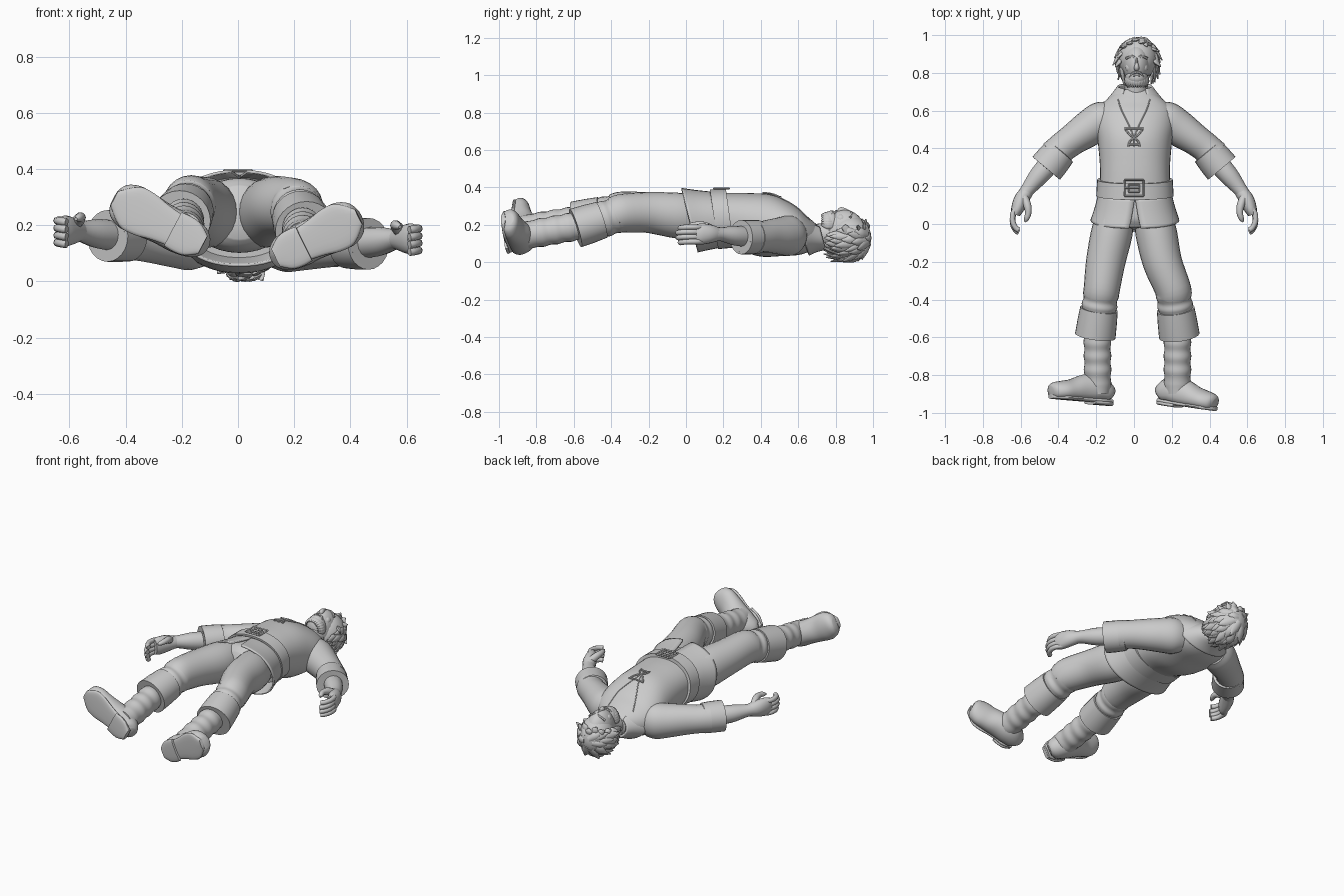
import bpy, bmesh, math, random
from mathutils import Vector
from mathutils.bvhtree import BVHTree

random.seed(4)
if "Cube" in bpy.data.objects:
    bpy.data.objects.remove(bpy.data.objects["Cube"])

grey = bpy.data.materials.new("plain grey")
grey.use_nodes = True
tone = (0.6, 0.6, 0.6, 1)
grey.diffuse_color = tone
grey.node_tree.nodes["Principled BSDF"].inputs["Base Color"].default_value = tone


def finish(name, bm, angle=50):
    bmesh.ops.recalc_face_normals(bm, faces=bm.faces)
    mesh = bpy.data.meshes.new(name)
    bm.to_mesh(mesh)
    bm.free()
    mesh.shade_smooth()
    mesh.set_sharp_from_angle(angle=math.radians(angle))
    mesh.materials.append(grey)
    obj = bpy.data.objects.new(name, mesh)
    bpy.context.collection.objects.link(obj)
    return obj


def resample(stations, sub):
    """Smooth curve through stations of position, half width and half height."""
    pts = [Vector(s) for s in stations]
    out = []
    for i in range(len(pts) - 1):
        b, c = pts[i], pts[i + 1]
        a = pts[i - 1] if i else b
        d = pts[i + 2] if i + 2 < len(pts) else c
        for k in range(sub):
            t = k / sub
            out.append(0.5 * (2 * b + (c - a) * t + (2 * a - 5 * b + 4 * c - d) * t * t
                              + (3 * b - a - 3 * c + d) * t ** 3))
    return out + [pts[-1]]


def loft(name, stations, up=(0, 0, 1), n=20, sub=4, power=1, lean=0, gap=None, flat=1):
    """Skin elliptical rings along a path; gap opens the ring on its upper side."""
    bm = bmesh.new()
    path = resample(stations, sub)
    rings = []
    for i, s in enumerate(path):
        here, after, before = (Vector(path[j][:3]) for j in (i, min(i + 1, len(path) - 1), max(i - 1, 0)))
        along = (after - before).normalized()
        side = along.cross(Vector(up)).normalized()
        high = side.cross(along)
        ring = []
        for k in range(n):
            if gap:
                g = gap[0] + (gap[1] - gap[0]) * i / (len(path) - 1)
                a = math.pi / 2 + g + (2 * math.pi - 2 * g) * k / (n - 1)
            else:
                a = 2 * math.pi * k / n
            u, v = (math.copysign(abs(f) ** power, f) for f in (math.cos(a), math.sin(a)))
            v = max(v, -flat)
            p = here + side * u * s[3] + high * v * s[4]
            p.y += lean * v * s[4]
            ring.append(bm.verts.new(p))
        rings.append(ring)
    for r, q in zip(rings, rings[1:]):
        for k in range(n - 1 if gap else n):
            m = (k + 1) % n
            bm.faces.new((r[k], r[m], q[m], q[k]))
    if not gap:
        bm.faces.new(rings[0])
        bm.faces.new(rings[-1])
    return finish(name, bm)


def ball(name, centre, radii):
    bm = bmesh.new()
    bmesh.ops.create_uvsphere(bm, u_segments=24, v_segments=16, radius=1)
    bmesh.ops.scale(bm, vec=radii, verts=bm.verts)
    bmesh.ops.translate(bm, vec=centre, verts=bm.verts)
    return finish(name, bm)


def cord(name, points, r, n=6):
    return loft(name, [(*p, r, r) for p in points], n=n, sub=3)


def spine(rows):
    """Stations centred on the body: y, z, half width, half height."""
    return [(0.005, *row) for row in rows]


# shirt body, belt, skirt and hips
shirt = loft("shirt", spine([
    (.2, .232, .185, .14), (.3, .22, .185, .152), (.42, .197, .195, .168), (.52, .174, .21, .148),
    (.6, .15, .2, .118), (.66, .14, .147, .088), (.71, .137, .08, .056)]), n=40, power=.9)
loft("belt", spine([(.235, .235, .18, .14), (.235, .235, .2, .157), (.15, .23, .205, .16),
                    (.15, .23, .18, .14)]), n=40, sub=1, power=.9, lean=-.08)
skirt = loft("shirt_skirt", spine([(.17, .23, .192, .148), (.09, .227, .212, .16), (.02, .225, .235, .173)]),
             n=44, power=.9, lean=-.22, gap=(0, .11))
skirt.modifiers.new("cloth thickness", "SOLIDIFY").thickness = .01
loft("hips", spine([(.12, .235, .18, .13), (.07, .235, .18, .133), (.01, .24, .15, .125),
                    (-.03, .245, .1, .095)]), n=32)

tree = BVHTree.FromPolygons([v.co for v in shirt.data.vertices],
                            [p.vertices[:] for p in shirt.data.polygons])


def on_shirt(x, y, lift=.002):
    hit = tree.ray_cast(Vector((x, y, 1)), Vector((0, 0, -1)))[0]
    return (x, y, (hit.z if hit else .2) + lift)


# buckle
def bar(name, a, b, r=.006):
    cord(name, [a, b], r, 4)


top = .395
for inset, label in ((0, "outer"), (.022, "inner")):
    x, low, high = .05 - inset, .148 + inset, .232 - inset
    corners = [(-x, low, top), (x, low, top), (x, high, top), (-x, high, top)]
    for i in range(4):
        bar(f"buckle_{label}_{i}", corners[i], corners[(i + 1) % 4], .005)
bar("buckle_prong", (-.05, .19, top), (.03, .19, top))

# collar, neck opening and laces
collar = loft("collar", spine([(.63, .145, .176, .111), (.68, .14, .13, .086), (.73, .135, .092, .07)]),
              n=32, lean=-.35, gap=(.3, .7))
collar.modifiers.new("cloth thickness", "SOLIDIFY").thickness = .012
for s, side in ((1, "left"), (-1, "right")):
    cord(f"neck_opening_{side}", [on_shirt(s * x, y) for x, y in
                                  ((.085, .66), (.065, .6), (.035, .54), (.006, .47), (.003, .41))], .003)
    cord(f"lace_{side}", [on_shirt(s * x, y, .006) for x, y in
                          ((-.045, .5), (-.02, .47), (.02, .44), (.03, .41))], .005)
cord("lace_top", [on_shirt(x, .505, .006) for x in (-.05, 0, .05)], .005)
cord("lace_bottom", [on_shirt(x, .42, .006) for x in (-.03, 0, .03)], .005)

# arms and hands; one arm rests a little lower than the other
for s, side, drop in ((1, "left", -.016), (-1, "right", .012)):
    def mirror(rows):
        return [(s * r[0], r[1], r[2] + drop * min(1, (r[0] - .1) * 3), *r[3:]) for r in rows]

    loft(f"sleeve_{side}", mirror([
        (.12, .575, .142, .08, .092), (.17, .55, .145, .1, .108), (.24, .505, .147, .096, .1),
        (.32, .45, .15, .084, .09), (.38, .405, .15, .08, .084), (.42, .365, .15, .084, .088)]), n=24)
    loft(f"sleeve_cuff_{side}", mirror([
        (.385, .39, .15, .07, .075), (.39, .385, .15, .088, .09), (.425, .343, .15, .093, .092),
        (.465, .295, .15, .095, .092), (.465, .295, .15, .08, .08), (.44, .325, .15, .06, .06)]), n=24, sub=1)
    loft(f"forearm_{side}", mirror([
        (.42, .35, .15, .055, .055), (.5, .26, .158, .052, .052), (.56, .185, .166, .038, .037),
        (.585, .15, .166, .036, .042)]), n=16)
    loft(f"palm_{side}", mirror([
        (.562, .18, .166, .034, .034), (.595, .13, .168, .04, .05), (.617, .08, .167, .034, .056),
        (.627, .05, .166, .024, .05)]), n=16)
    for i in range(4):
        z = .126 + .026 * i
        reach = (.012, .002, 0, .012)[i]
        cord(f"finger_{side}_{i}", mirror([(.617, .09, z), (.64, .045 + reach, z), (.642, 0 + reach, z),
                                           (.626, -.033 + reach, z - .003), (.61, -.044 + reach, z - .005)]),
             .0145, 8)
    loft(f"thumb_{side}", mirror([
        (.585, .15, .185, .022, .024), (.565, .1, .21, .021, .022), (.56, .06, .217, .017, .017),
        (.568, .03, .214, .014, .014), (.577, .012, .21, .006, .006)]), n=10)

# legs and boots: side, knee, cuff centre, ankle, heel end, toe end
legs = (("right", (-.17, -.34, .275), (-.195, -.52, .235), (-.192, -.85, .18),
         (-.125, -.912, .13), (-.44, -.885, .295)),
        ("left", (.205, -.34, .262), (.23, -.52, .205), (.23, -.85, .145),
         (.135, -.905, .085), (.43, -.95, .23)))
for side, knee, cuff, ankle, heel, toe in legs:
    s = math.copysign(1, knee[0])
    knee, cuff, ankle, heel, toe = (Vector(p) for p in (knee, cuff, ankle, heel, toe))
    folds = [(*knee.lerp(cuff, .2 + .15 * i), .092 + .003 * (-1) ** i, .095 + .003 * (-1) ** i)
             for i in range(4)]
    loft(f"trouser_leg_{side}", [
        (s * .1, .04, .24, .1, .12), (s * .118, -.05, .25, .11, .122), (s * .15, -.2, .266, .104, .109),
        (*knee, .096, .103), *folds, (*cuff, .08, .085)], n=24)
    # the cuff leans outward, following the knee
    axis = (cuff - knee).normalized()
    ring = [(-.07, .085, .085), (-.072, .1, .1), (0, .105, .105), (.075, .108, .107),
            (.075, .092, .09), (.05, .07, .07)]
    loft(f"boot_cuff_{side}", [(*(cuff + axis * d), w, h) for d, w, h in ring], n=28, sub=1)
    shaft = [(*cuff.lerp(ankle, .1 + .11 * i), .071 + .0025 * (-1) ** i, .075 + .0025 * (-1) ** i)
             for i in range(8)]
    loft(f"boot_shaft_{side}", shaft + [(*ankle, .072, .074), (ankle.x, ankle.y - .05, ankle.z, .064, .066)], n=24)
    # foot: fraction along, half width, height, rise of the centre
    shape = [(0, .035, .035, 0), (.06, .06, .058, .012), (.25, .074, .085, .03), (.45, .074, .08, .022),
             (.65, .08, .064, .01), (.82, .083, .056, .004), (.95, .064, .048, 0), (1, .035, .032, -.003)]
    loft(f"boot_foot_{side}", [(*(heel.lerp(toe, f) + Vector((0, up, 0))), w, h) for f, w, h, up in shape],
         up=(0, 1, 0), n=24, flat=.6)
    for part, end, width, drop in (("sole", 1, (.035, .062, .062, .07, .082, .078, .03), -.028),
                                   ("heel", .34, (.036, .063, .07, .068), -.04)):
        last = len(width) - 1
        loft(f"boot_{part}_{side}", [(*(heel.lerp(toe, end * i / last) + Vector((0, drop, 0))), w, .012)
                                     for i, w in enumerate(width)], up=(0, 1, 0), n=20, power=.7)

# neck and head
loft("neck", [(.005, .66, .14, .07, .06), (.01, .7, .145, .062, .06), (.015, .77, .15, .06, .065)])
ball("face", (.014, .845, .165), (.074, .112, .115))
ball("jaw", (.014, .775, .2), (.06, .052, .076))
loft("nose", [(.014, .878, .264, .006, .012), (.014, .85, .273, .009, .016), (.014, .828, .278, .014, .017),
              (.014, .816, .27, .012, .01)], n=10)
for s, side in ((1, "left"), (-1, "right")):
    def face(x, y, z):
        return (.014 + s * x, y, z)

    cord(f"brow_{side}", [face(.01, .882, .266), face(.03, .887, .26), face(.055, .877, .24)], .008)
    ball(f"eye_{side}", face(.03, .864, .253), (.011, .006, .009))
    ball(f"cheek_{side}", face(.038, .828, .232), (.022, .026, .024))
    cord(f"moustache_{side}", [face(0, .804, .273), face(.02, .798, .267), face(.036, .778, .252)], .007)
cord("lower_lip", [(-.004, .786, .269), (.014, .784, .273), (.032, .786, .269)], .005)


# beard and hair locks
def lock(name, points, width, up):
    a, b, c = points
    loft(name, [(*a, width * .8, width * .4), (*b, width, width * .45), (*c, .003, .003)], up=up, n=8, sub=3)


for i in range(15):
    a = math.pi * i / 14
    out = Vector((math.cos(a), 0, math.sin(a)))
    root = Vector((.014, .79, .195)) + Vector((.05 * out.x, 0, .058 * out.z))
    lock(f"beard_lock_{i}", (root, root + out * .01 + Vector((0, -.035, 0)),
                             root - out * .004 + Vector((0, -.066, .004))), .017, out)

middle, size = Vector((.02, .876, .13)), Vector((.104, .114, .118))
ball("hair_cap", middle, size)
count = 120
for i in range(count):
    # even spread over the skull, each lock combed toward the neck, leaving the face bare
    h = 1 - 2 * (i + .5) / count
    a = i * 2.4
    r = math.sqrt(1 - h * h)
    d = Vector((r * math.cos(a), h, r * math.sin(a)))
    if d.z > .45 and d.y < .68 or d.y < -.6:
        continue
    comb = (Vector((0, -1, 0)) + d * h).normalized() + Vector((random.uniform(-.45, .45), 0, 0))
    reach = .75 if d.z < .3 else .22
    flare = random.uniform(1.1, 1.32)
    points = []
    for t, lift in ((0, .95), (.5, 1.05), (1, flare)):
        p = middle + (d + comb * reach * t).normalized() * size * lift
        points.append(Vector((p.x, min(p.y, .995) - .025 * t * reach, max(p.z, .012 - .008 * t))))
    lock(f"hair_lock_{i}", points, random.uniform(.018, .028), d)
